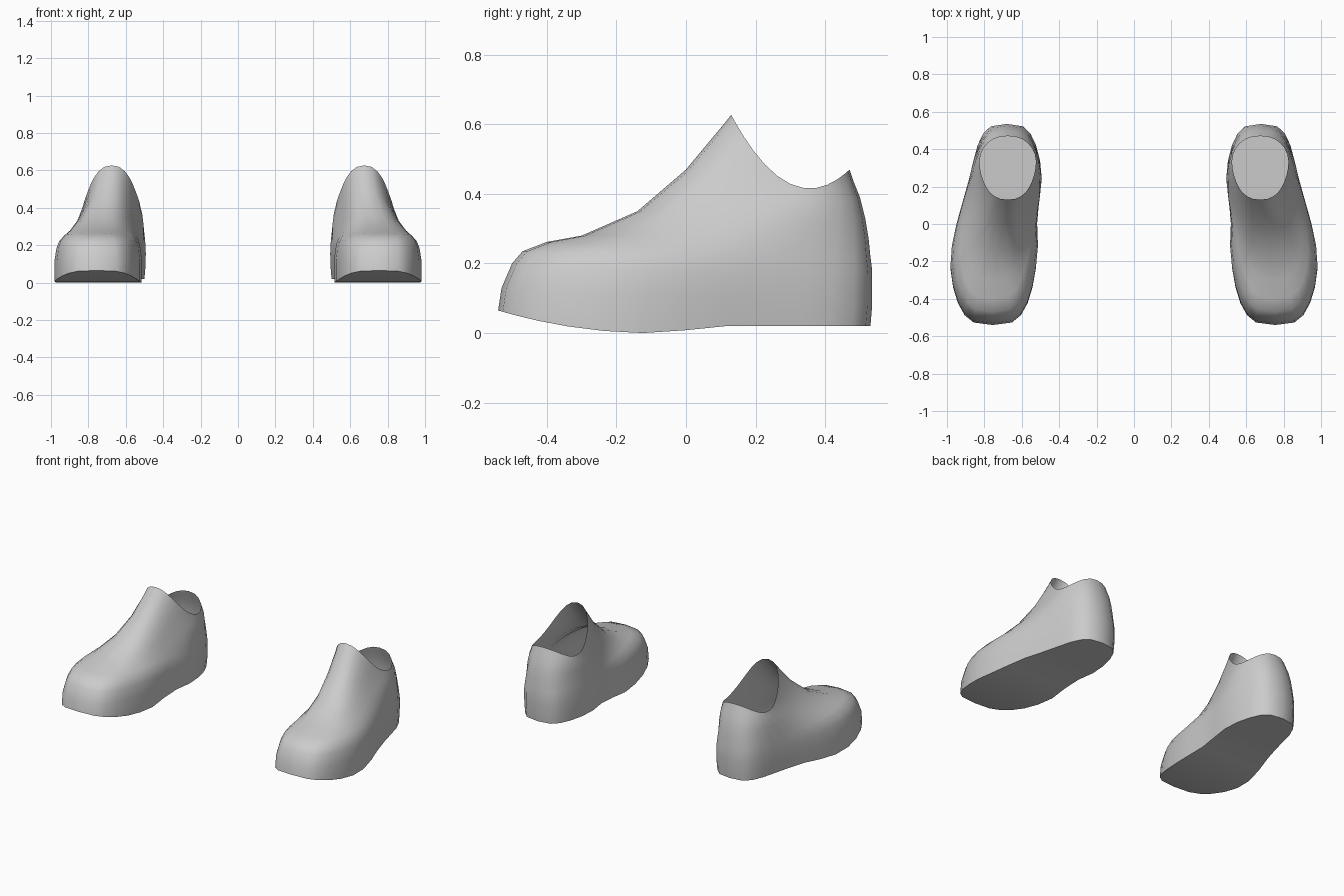
import bpy
import bmesh
from math import cos, sin, pi, exp

cube = bpy.data.objects.get("Cube")
if cube:
    bpy.data.objects.remove(cube)

grey = bpy.data.materials.new("plain_grey")
grey.use_nodes = True
colour = (0.6, 0.6, 0.6, 1)
grey.diffuse_color = colour
grey.node_tree.nodes["Principled BSDF"].inputs["Base Color"].default_value = colour

SIDES = 28
HALF = SIDES // 2

# Tilted rings from sole to collar:
# front y, front z, back y, back z, front half width, heel half width, sag
RINGS = [
    (-.54, .065, .53, .02, .245, .2, 0),
    (-.53, .13, .535, .08, .245, .205, 0),
    (-.5, .2, .535, .14, .235, .205, 0),
    (-.47, .235, .535, .18, .222, .203, 0),
    (-.4, .262, .53, .22, .2, .2, 0),
    (-.3, .28, .525, .27, .18, .195, 0),
    (-.14, .35, .515, .33, .16, .187, .01),
    (0, .47, .5, .39, .147, .177, .05),
    (.1, .59, .48, .44, .14, .165, .1),
    (.13, .627, .47, .47, .14, .16, .12),
]


def smooth(a, b, v):
    t = min(1, max(0, (v - a) / (b - a)))
    return t * t * (3 - 2 * t)


def mix(a, b, t):
    return a + (b - a) * t


def sole_height(y):
    # toe spring at the front, slight lift under the arch and heel
    if y < -.1:
        return .065 * ((-.1 - y) / .44) ** 2
    return .02 * smooth(-.1, .12, y)


def ring_point(level, i):
    fy, fz, by, bz, wf, wb, sag = RINGS[level]
    rise = level / (len(RINGS) - 1)
    a = 2 * pi * i / SIDES
    v = (1 - cos(a)) / 2
    y = mix(fy, by, v)
    z = mix(fz, bz, v) - sag * 4 * v * (1 - v)
    if level == 0:
        z = sole_height(y)
    # rounded outline, fuller near the sole
    power = mix(.58, .85, smooth(.3, 1, rise))
    half = abs(sin(a)) ** power * mix(wf, wb, smooth(.2, .85, v))
    x = mix(.755, .68, smooth(-.3, .35, y))
    x = mix(x, .675, smooth(.5, 1, rise))
    if sin(a) >= 0:
        x += half
    else:
        # pinched inner waist
        x -= half - .03 * exp(-((y - .05) / .14) ** 2) * (1 - rise)
    return x, y, z


def make_shoe(name, side):
    bm = bmesh.new()
    rows = []
    for level in range(len(RINGS)):
        row = []
        for i in range(SIDES):
            x, y, z = ring_point(level, i)
            row.append(bm.verts.new((side * x, y, z)))
        rows.append(row)
    # upper walls, left open at the collar
    for low, high in zip(rows, rows[1:]):
        for i in range(SIDES):
            j = (i + 1) % SIDES
            bm.faces.new((low[i], low[j], high[j], high[i]))
    # sole closed with strips across the foot
    base = rows[0]
    for i in range(HALF):
        strip = [base[i], base[-i], base[-i - 1], base[i + 1]]
        bm.faces.new(list(dict.fromkeys(strip)))
    if side < 0:
        bmesh.ops.reverse_faces(bm, faces=bm.faces[:])
    mesh = bpy.data.meshes.new(name)
    bm.to_mesh(mesh)
    bm.free()
    mesh.materials.append(grey)
    shoe = bpy.data.objects.new(name, mesh)
    bpy.context.collection.objects.link(shoe)
    bpy.ops.object.select_all(action="DESELECT")
    shoe.select_set(True)
    bpy.context.view_layer.objects.active = shoe
    bpy.ops.object.shade_smooth_by_angle(angle=.9)


make_shoe("left_shoe", 1)
make_shoe("right_shoe", -1)
